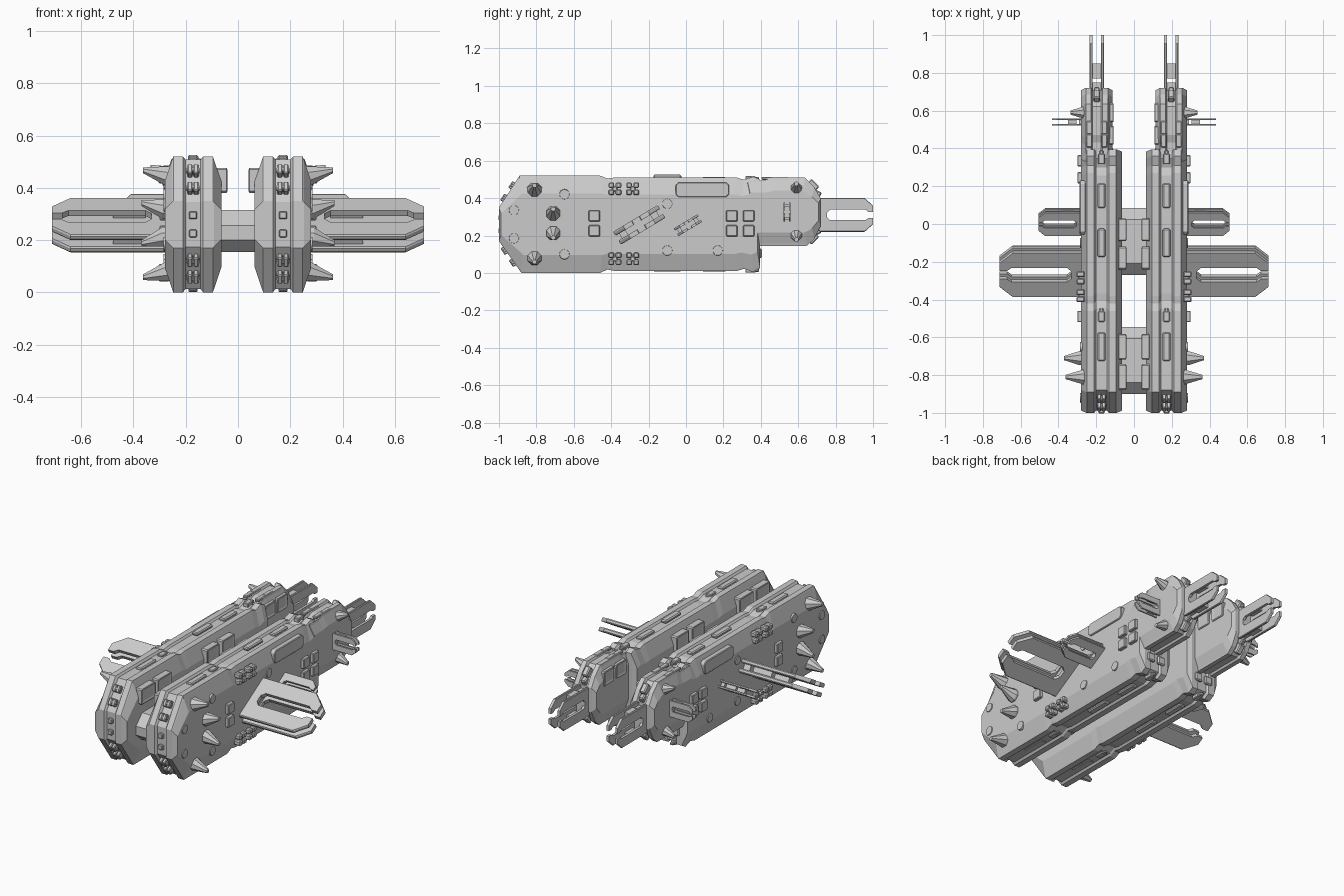
import bpy, bmesh, math
from mathutils import Vector, Matrix

if "Cube" in bpy.data.objects:
    bpy.data.objects.remove(bpy.data.objects["Cube"])


def finish(name, bm, bevel=0.0, mirror=True):
    bmesh.ops.recalc_face_normals(bm, faces=bm.faces)
    me = bpy.data.meshes.new(name)
    bm.to_mesh(me)
    bm.free()
    ob = bpy.data.objects.new(name, me)
    bpy.context.collection.objects.link(ob)
    if bevel:
        b = ob.modifiers.new("bevel", 'BEVEL')
        b.width, b.segments = bevel, 1
    if mirror:
        m = ob.modifiers.new("mirror", 'MIRROR')
        m.use_mirror_merge = False
    return ob


def loft(bm, rings):
    """Skin a list of equal closed rings and cap both ends."""
    vs = [[bm.verts.new(p) for p in r] for r in rings]
    n = len(vs[0])
    for a, b in zip(vs, vs[1:]):
        for i in range(n):
            bm.faces.new((a[i], a[(i + 1) % n], b[(i + 1) % n], b[i]))
    bm.faces.new(vs[0])
    bm.faces.new(vs[-1][::-1])


def hull(name, profile, cx, hw, zc, hz, taper):
    """Side profile lofted across x with chamfered flanks and a centre channel."""
    yc = sum(p[0] for p in profile) / len(profile)
    layers = [(1, taper, .012), (.74, .012, 0), (.70, 0, 0), (.36, 0, 0), (.27, .012, .012)]
    layers = [(-u, a, b) for u, a, b in layers] + layers[::-1]
    rings = []
    for u, dz, dy in layers:
        rings.append([(cx + u * hw, y - math.copysign(dy, y - yc), zc + (z - zc) * (1 - dz / hz))
                      for y, z in profile])
    bm = bmesh.new()
    loft(bm, rings)
    finish(name, bm)


def boxes(name, items, bevel=.006, inset=None):
    """items: (centre, size, tilt about x in degrees)."""
    bm = bmesh.new()
    for c, s, tilt in items:
        bmesh.ops.create_cube(bm, size=1, matrix=Matrix.Translation(c)
                              @ Matrix.Rotation(math.radians(tilt), 4, 'X')
                              @ Matrix.Diagonal((*s, 1)))
    if inset:
        bm.normal_update()
        fs = [f for f in bm.faces if f.normal.dot(Vector(inset)) > .9]
        bmesh.ops.inset_individual(bm, faces=fs, thickness=.014, depth=-.008)
    finish(name, bm, bevel)


def fork(name, origin, L, W, s, gap):
    """Pair of parallel two-pronged blades with a block at the root."""
    o, L, W = Vector(origin), Vector(L), Vector(W)
    N = L.cross(W)
    half = [(-.03, .07), (0, .09), (.235, .09), (.28, .05), (.28, .016), (.255, .016),
            (.24, .028), (.05, .028), (.035, .014)]
    pts = half + [(a, -b) for a, b in half[::-1]]
    bm = bmesh.new()
    t = .008 * s
    for side in (-1, 1):
        rings = []
        for k, sh in ((-t, .003), (-t * .5, 0), (t * .5, 0), (t, .003)):
            rings.append([o + L * (a * s) + W * ((b - math.copysign(sh if abs(b) > .04 else 0, b)) * s)
                          + N * (side * gap / 2 + k) for a, b in pts])
        loft(bm, rings)
    # root block and edge spacers between the blades
    for a0, a1, b0, b1 in ((-.04, .03, -.065, .065), (.05, .13, .05, .075), (.05, .13, -.075, -.05)):
        rings = [[o + L * (a * s) + W * (b * s) + N * (k * gap / 2)
                  for a, b in ((a0, b0), (a1, b0), (a1, b1), (a0, b1))] for k in (-1, 1)]
        loft(bm, rings)
    finish(name, bm)


# main hulls and their rear sections
hull("main_hull", [(-1, .17), (-1, .35), (-.89, .52), (-.46, .52), (-.42, .505), (-.38, .51),
                   (.27, .51), (.31, .498), (.36, .515), (.395, .50), (.395, .025), (.36, .005),
                   (.31, .022), (.27, .01), (-.38, .01), (-.42, .018), (-.46, 0), (-.88, 0)],
     .172, .108, .26, .26, .095)
hull("rear_section", [(.33, .145), (.33, .495), (.42, .495), (.46, .51), (.635, .51), (.685, .46),
                      (.72, .40), (.72, .25), (.685, .18), (.645, .145)],
     .197, .083, .328, .182, .07)

# cross connectors between the hulls
bm = bmesh.new()
for y0, y1 in ((-.27, .085), (-.9, -.545)):
    prof = [(y0, .2), (y0, .255), (y0 + .06, .315), (y1 - .06, .315),
            (y1, .255), (y1, .2), (y1 - .05, .155), (y0 + .05, .155)]
    loft(bm, [[(x, y, z) for y, z in prof] for x in (-.09, .09)])
finish("cross_connector", bm, mirror=False)

# forked blades
c, s = math.cos(math.radians(31)), math.sin(math.radians(31))
fork("large_wing_blade", (.277, -.25, .257), (1, 0, 0), (0, c, s), 1.55, .055)
fork("small_wing_blade", (.277, .01, .255), (1, 0, 0), (0, c, s), .82, .035)
fork("rear_wing_blade", (.275, .54, .325), (1, 0, 0), (0, 0, 1), .57, .03)
fork("tail_blade", (.197, .72, .31), (0, 1, 0), (0, 0, 1), 1.0, .06)

# spikes on the outer flanks
bm = bmesh.new()
for y, z, x0, x1, r in ((-.81, .455, .25, .363, .042), (-.71, .33, .27, .37, .04),
                        (-.71, .2, .27, .37, .04), (-.81, .07, .25, .363, .042),
                        (.59, .465, .255, .335, .032), (.59, .19, .255, .335, .032)):
    lift = .012 * (1 if z > .26 else -1)
    rings = []
    for x, rr, dz in ((x0, r, -lift), (x0 + .02, r, -lift), (x1, .012, lift)):
        rings.append([(x, y + rr * math.cos(math.pi * (k + .5) / 4),
                       z + dz + rr * math.sin(math.pi * (k + .5) / 4)) for k in range(8)])
    loft(bm, rings)
finish("flank_spikes", bm)

# round cover plates on the outer flanks
bm = bmesh.new()
for y, z in ((-.92, .335), (-.92, .185), (-.65, .42), (-.65, .1), (-.1, .37), (-.1, .12), (.17, .12)):
    bmesh.ops.create_cone(bm, cap_ends=True, segments=16, radius1=.028, radius2=.026, depth=.012,
                          matrix=Matrix.Translation((.279, y, z)) @ Matrix.Rotation(math.pi / 2, 4, 'Y'))
finish("round_covers", bm)

# flank panels
boxes("square_panels", [((.285, y, z), (.03, .06, .06), 0)
                        for y in (-.49, .245, .335) for z in (.225, .305)], .004)
bm = bmesh.new()
pl = [(-.055, .42), (-.055, .47), (-.04, .485), (.215, .485), (.23, .47), (.23, .42), (.215, .405), (-.04, .405)]
loft(bm, [[(x, y, z) for y, z in pl] for x in (.255, .288)])
finish("long_panel", bm, .004)

# four-pad clamps on the flanks
clamps = []
for y in (-.38, -.285):
    for z in (.45, .075):
        clamps.append(((.275, y, z), (.04, .03, .03), 0))
        for dy in (-.019, .019):
            for dz in (-.019, .019):
                clamps.append(((.283, y + dy, z + dz), (.044, .03, .03), 0))
boxes("flank_clamps", clamps)

# framed boxes on the inner walls
boxes("inner_wall_boxes", [((.062, y, .428), (.05, w, .095), 0)
                           for y, w in ((-.81, .135), (-.65, .135), (-.18, .12), (-.03, .12))],
      .007, (-1, 0, 0))
boxes("rear_inner_boxes", [((.122, y, .43), (.036, .1, .09), 0) for y in (.47, .59)], .007, (-1, 0, 0))

# bow fittings along the front channel
tilt = math.degrees(math.atan2(.11, .17))
bow = [((.172, -.988, z), (.03, .03, .03), 0) for z in (.225, .295)]
for z, y, t in ((.465, -.925, -tilt), (.398, -.968, -tilt), (.122, -.966, tilt), (.058, -.922, tilt)):
    for dx in (-.012, .012):
        bow.append(((.172 + dx, y, z), (.02, .034, .042), t))
    bow.append(((.172, y, z), (.05, .03, .018), t))
boxes("bow_fittings", bow, .004)

# fittings on the rear chamfers and under the rear step
rear = [((.197, .678, .468), (.035, .06, .04), -45), ((.197, .678, .185), (.035, .06, .04), 45),
        ((.197, .70, .42), (.03, .04, .04), -25), ((.197, .70, .225), (.03, .04, .04), 25)]
rear += [((x, .395, .105), (.05, .02, .05), 0) for x in (.137, .207)]
boxes("rear_fittings", rear)

# fittings in the top and bottom channels
deck = []
for y in (-.49, .345):
    for z in (.505, .014):
        deck += [((.172, y, z), (.035, .055, .026), 0), ((.172, y + .03, z), (.02, .03, .018), 0)]
boxes("channel_blocks", deck, .004)
boxes("channel_covers", [((.172, y, z), (.04, w, .02), 0) for y, w in ((-.65, .15), (-.1, .15), (.15, .13))
                         for z in (.508 if y < -.5 else (.515 if y < 0 else .502), .018)], .006)
boxes("rear_deck_blocks", [((.197 + dx, y, .505), (.03, .07, .016), 0)
                           for dx in (-.04, .04) for y in (.44, .51)], .004)
